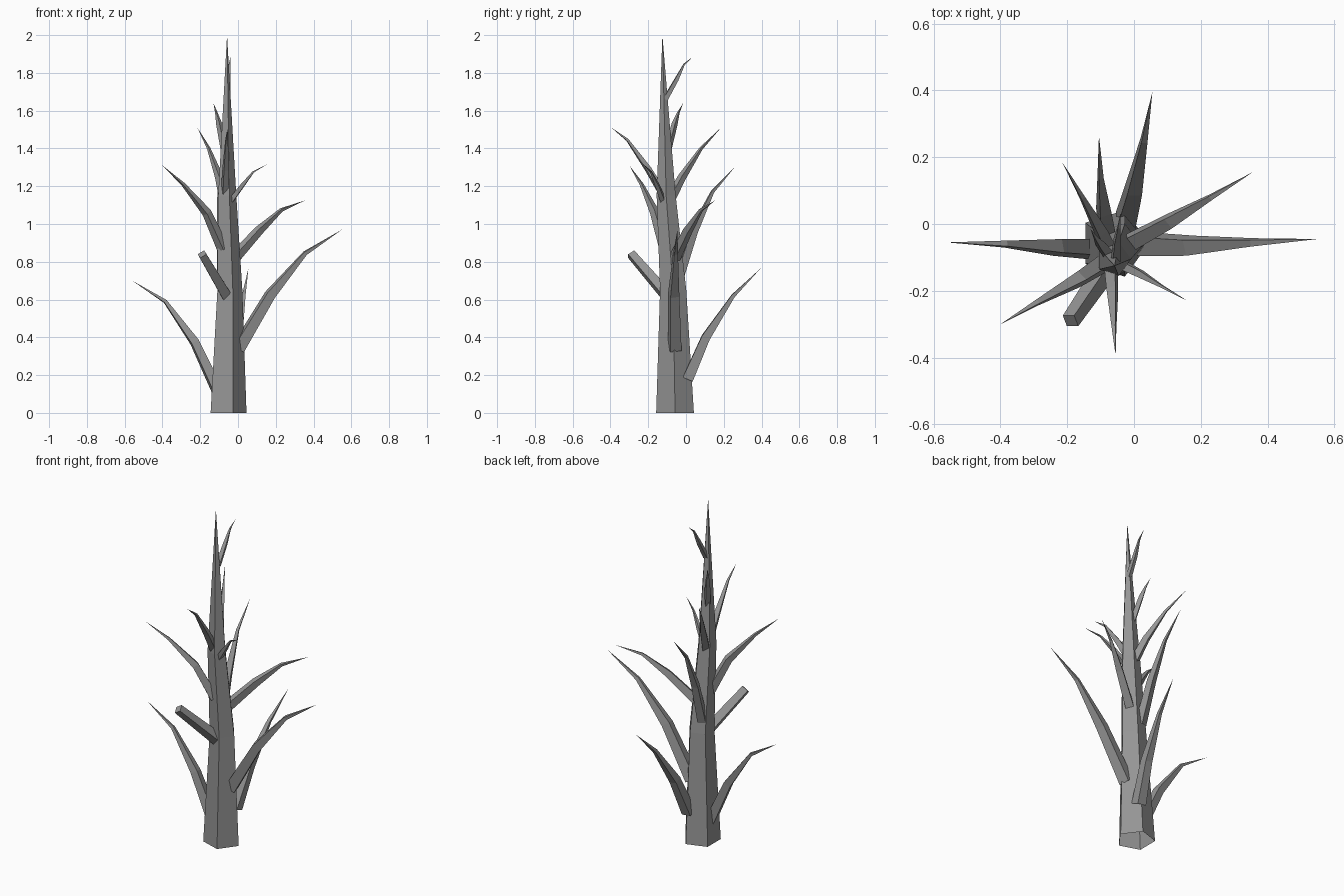
import bpy, bmesh, math
from mathutils import Vector

cube = bpy.data.objects.get("Cube")
if cube:
    bpy.data.objects.remove(cube)

# Single grey dead-wood colour
wood = bpy.data.materials.new("dead_wood_grey")
wood.use_nodes = True
colour = (0.3, 0.3, 0.3, 1)
wood.diffuse_color = colour
wood.node_tree.nodes["Principled BSDF"].inputs["Base Color"].default_value = colour


def tube(name, path, radii, sides, roll=0, level=False, cap=False):
    """Faceted tapering tube along a path; a zero radius closes to a point."""
    bm = bmesh.new()
    pts = [Vector(p) for p in path]
    rings = []
    for i, (p, r) in enumerate(zip(pts, radii)):
        if r == 0:
            rings.append([bm.verts.new(p)])
            continue
        if level:
            u, v = Vector((1, 0, 0)), Vector((0, 1, 0))
        else:
            t = (pts[min(i + 1, len(pts) - 1)] - pts[max(i - 1, 0)]).normalized()
            u = t.cross(Vector((0, 0, 1))).normalized()
            v = u.cross(t)
        angles = [math.radians(roll) + math.tau * k / sides for k in range(sides)]
        rings.append([bm.verts.new(p + r * (math.cos(a) * u + math.sin(a) * v)) for a in angles])
    for low, high in zip(rings, rings[1:]):
        for k in range(sides):
            n = (k + 1) % sides
            if len(high) == 1:
                bm.faces.new((low[k], low[n], high[0]))
            else:
                bm.faces.new((low[k], low[n], high[n], high[k]))
    if cap:
        bm.faces.new(rings[-1])
    bmesh.ops.recalc_face_normals(bm, faces=bm.faces)
    mesh = bpy.data.meshes.new(name)
    bm.to_mesh(mesh)
    bm.free()
    mesh.materials.append(wood)
    obj = bpy.data.objects.new(name, mesh)
    bpy.context.collection.objects.link(obj)
    return obj


# Five-sided trunk, open underneath
tube("trunk",
     [(-.06, -.058, 0), (-.05, -.068, .65), (-.062, -.105, 1.15), (-.058, -.125, 2)],
     [.105, .073, .053, 0], 5, level=True)

# Pointed branches: base radius, then root, two bends and tip
branches = {
    "low_right_branch": (.037, (-.11, -.075, .12), (-.23, -.07, .375), (-.385, -.06, .59), (-.56, -.055, .7)),
    "low_back_branch": (.04, (-.025, .01, .18), (0, .105, .4), (.03, .25, .62), (.055, .395, .765)),
    "low_left_branch": (.043, (0, -.06, .34), (.17, -.065, .625), (.355, -.055, .845), (.55, -.045, .97)),
    "middle_back_branch": (.032, (-.08, -.04, .72), (-.09, .04, .96), (-.1, .14, 1.17), (-.105, .265, 1.31)),
    "middle_left_branch": (.032, (-.02, -.06, .82), (.11, .01, .965), (.23, .08, 1.075), (.355, .155, 1.125)),
    "middle_right_branch": (.032, (-.08, -.11, .87), (-.165, -.165, 1.06), (-.29, -.235, 1.21), (-.4, -.3, 1.31)),
    "high_left_twig": (.018, (-.04, -.12, 1.12), (.02, -.15, 1.2), (.08, -.185, 1.275), (.16, -.23, 1.32)),
    "high_back_branch": (.028, (-.07, -.09, 1.12), (-.1, -.02, 1.25), (-.155, .08, 1.4), (-.215, .185, 1.51)),
    "high_front_branch": (.025, (-.07, -.11, 1.14), (-.065, -.2, 1.29), (-.06, -.31, 1.445), (-.055, -.395, 1.51)),
    "upper_twig": (.02, (-.07, -.1, 1.38), (-.1, -.06, 1.53), (-.115, -.04, 1.59), (-.13, -.015, 1.64)),
    "top_twig": (.017, (-.055, -.11, 1.66), (-.05, -.05, 1.765), (-.045, -.01, 1.845), (-.04, .035, 1.885)),
}
for name, (r, *path) in branches.items():
    tube(name, path, [r, r * .8, r * .33, 0], 4, roll=30)

# Broken-off stub with a flat end
tube("broken_stub", [(-.06, -.1, .62), (-.19, -.29, .84)], [.037, .028], 4, cap=True)
